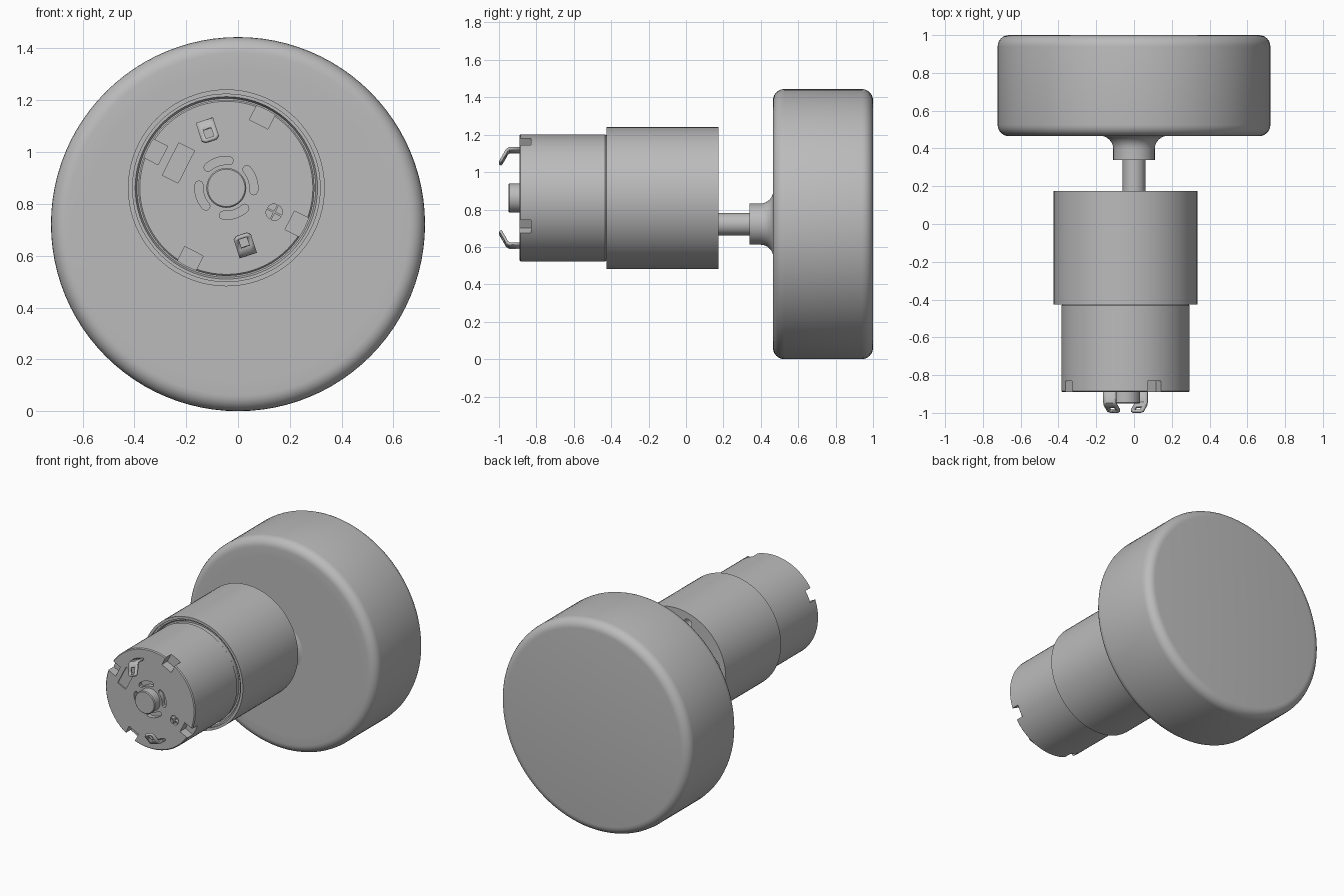
import bpy, bmesh
from math import cos, sin, pi, radians
from mathutils import Vector

cube = bpy.data.objects.get("Cube")
if cube:
    bpy.data.objects.remove(cube)

grey = bpy.data.materials.new("plain grey")
grey.use_nodes = True
grey.diffuse_color = (0.5, 0.5, 0.5, 1)
grey.node_tree.nodes["Principled BSDF"].inputs["Base Color"].default_value = (0.5, 0.5, 0.5, 1)

WHEEL = (0, 0.722)
MOTOR = (-0.045, 0.862)
TURN = 63  # roll of the motor about its axis, degrees


def finish(bm, name, smooth=True):
    bmesh.ops.recalc_face_normals(bm, faces=bm.faces[:])
    mesh = bpy.data.meshes.new(name)
    bm.to_mesh(mesh)
    bm.free()
    mesh.materials.append(grey)
    obj = bpy.data.objects.new(name, mesh)
    bpy.context.collection.objects.link(obj)
    if smooth:
        shade(obj)
    return obj


def shade(obj):
    bpy.ops.object.select_all(action="DESELECT")
    obj.select_set(True)
    bpy.context.view_layer.objects.active = obj
    bpy.ops.object.shade_smooth_by_angle(angle=radians(30))


def lathe(name, profile, centre, sides=64):
    """Spin a (radius, y) outline around an axis parallel to y and cap its ends."""
    bm = bmesh.new()
    rings = [[bm.verts.new((centre[0] + r * cos(2 * pi * i / sides), y,
                            centre[1] + r * sin(2 * pi * i / sides)))
              for i in range(sides)] for r, y in profile]
    for a, b in zip(rings, rings[1:]):
        for i in range(sides):
            j = (i + 1) % sides
            bm.faces.new((a[i], a[j], b[j], b[i]))
    bm.faces.new(rings[0])
    bm.faces.new(rings[-1])
    return finish(bm, name)


def arc(r, y, size, start, end, steps=6):
    """Rounded corner points for a lathe outline."""
    angles = [radians(start + (end - start) * i / steps) for i in range(steps + 1)]
    return [(r + size * cos(a), y + size * sin(a)) for a in angles]


def prism(bm, outline, y0, y1):
    a, b = [[bm.verts.new((x, y, z)) for x, z in outline] for y in (y0, y1)]
    bm.faces.new(a)
    bm.faces.new(b)
    for i in range(len(a)):
        j = (i + 1) % len(a)
        bm.faces.new((a[i], a[j], b[j], b[i]))


def polar(r, degrees, centre=MOTOR):
    a = radians(degrees)
    return centre[0] + r * cos(a), centre[1] + r * sin(a)


def oblong(centre, length, width, degrees):
    along = Vector((cos(radians(degrees)), sin(radians(degrees)))) * length / 2
    side = Vector((-along.y, along.x)).normalized() * width / 2
    c = Vector(centre)
    return [c + along + side, c - along + side, c - along - side, c + along - side]


def arc_slot(inner, outer, middle, half, steps=10):
    """Curved slot with round ends."""
    mid, cap = (inner + outer) / 2, (outer - inner) / 2
    sweep = [middle - half + 2 * half * i / steps for i in range(steps + 1)]
    end = polar(mid, middle + half)
    begin = polar(mid, middle - half)
    pts = [polar(outer, a) for a in sweep]
    pts += [polar(cap, middle + half + t, end) for t in (45, 90, 135)]
    pts += [polar(inner, a) for a in reversed(sweep)]
    pts += [polar(cap, middle - half + t, begin) for t in (225, 270, 315)]
    return pts


def cut(obj, cutter):
    mod = obj.modifiers.new("cut", "BOOLEAN")
    mod.operation, mod.solver, mod.object = "DIFFERENCE", "EXACT", cutter
    bpy.context.view_layer.objects.active = obj
    obj.select_set(True)
    bpy.ops.object.modifier_apply(modifier=mod.name)
    bpy.data.objects.remove(cutter)
    shade(obj)


# Wheel with rounded rims
lathe("wheel", [(0.6, 0.465)] + arc(0.662, 0.525, 0.06, -90, 0)
      + arc(0.662, 0.94, 0.06, 0, 90), WHEEL, 96)

# Hub flaring into the wheel, and drive shaft
lathe("hub", [(0.11, 0.34)] + arc(0.18, 0.397, 0.07, 180, 90, 8) + [(0.18, 0.48)], WHEEL, 48)
lathe("drive_shaft", [(0.06, 0.15), (0.06, 0.36)], WHEEL, 32)

# Gearbox with a grooved front lip and mounting holes in its back
gearbox = lathe("gearbox", [(0.345, -0.40), (0.352, -0.415), (0.362, -0.415), (0.362, -0.425),
                            (0.38, -0.425), (0.38, 0.175)], MOTOR, 80)
bm = bmesh.new()
for k in range(6):
    hole = polar(0.31, 107 + 60 * k)
    prism(bm, [polar(0.03, 20 * i, hole) for i in range(18)], 0.08, 0.25)
cut(gearbox, finish(bm, "mounting_hole_cutter", False))

# Motor can with rim notches, vents and a shallow window
can = lathe("motor_can", [(0.334, -0.89), (0.34, -0.884), (0.34, -0.432), (0.334, -0.425),
                          (0.334, -0.35)], MOTOR, 80)
bm = bmesh.new()
for k in range(4):
    prism(bm, oblong(polar(0.335, TURN + 90 * k), 0.12, 0.08, TURN + 90 * k), -1, -0.83)
    prism(bm, arc_slot(0.09, 0.122, TURN - 45 + 90 * k, 24), -1, -0.86)
    vent = polar(0.005, TURN + 45 + 90 * k, (0.14, 0.768))
    prism(bm, [vent] + [polar(0.027, TURN + 90 * k + 15 * i, vent) for i in range(7)], -1, -0.87)
prism(bm, oblong((-0.23, 0.958), 0.14, 0.068, TURN), -1, -0.882)
cut(can, finish(bm, "vent_cutter", False))

# Rear bearing boss
lathe("bearing_boss", [(0.072, -0.95), (0.077, -0.945), (0.077, -0.87)], MOTOR, 40)

# Bent solder terminals with an eyelet in each
PATH = [(0.268, -0.87), (0.268, -0.945), (0.258, -0.958), (0.24, -0.967), (0.202, -0.988),
        (0.192, -0.994)]
for name, angle in (("upper_terminal", TURN + 45), ("lower_terminal", TURN - 135)):
    bm = bmesh.new()
    out = Vector((cos(radians(angle)), 0, sin(radians(angle))))
    side = Vector((-out.z, 0, out.x))
    rows = []
    for n, (r, y) in enumerate(PATH):
        wide = 0.022 if n == len(PATH) - 1 else 0.035
        base = Vector((MOTOR[0], y, MOTOR[1])) + out * r
        rows.append([bm.verts.new(base + side * s) for s in (-wide, -0.016, 0.016, wide)])
    for n, (a, b) in enumerate(zip(rows, rows[1:])):
        for i in range(3):
            if not (n == 3 and i == 1):
                bm.faces.new((a[i], a[i + 1], b[i + 1], b[i]))
    terminal = finish(bm, name)
    solid = terminal.modifiers.new("thickness", "SOLIDIFY")
    solid.thickness, solid.offset = 0.014, 0
